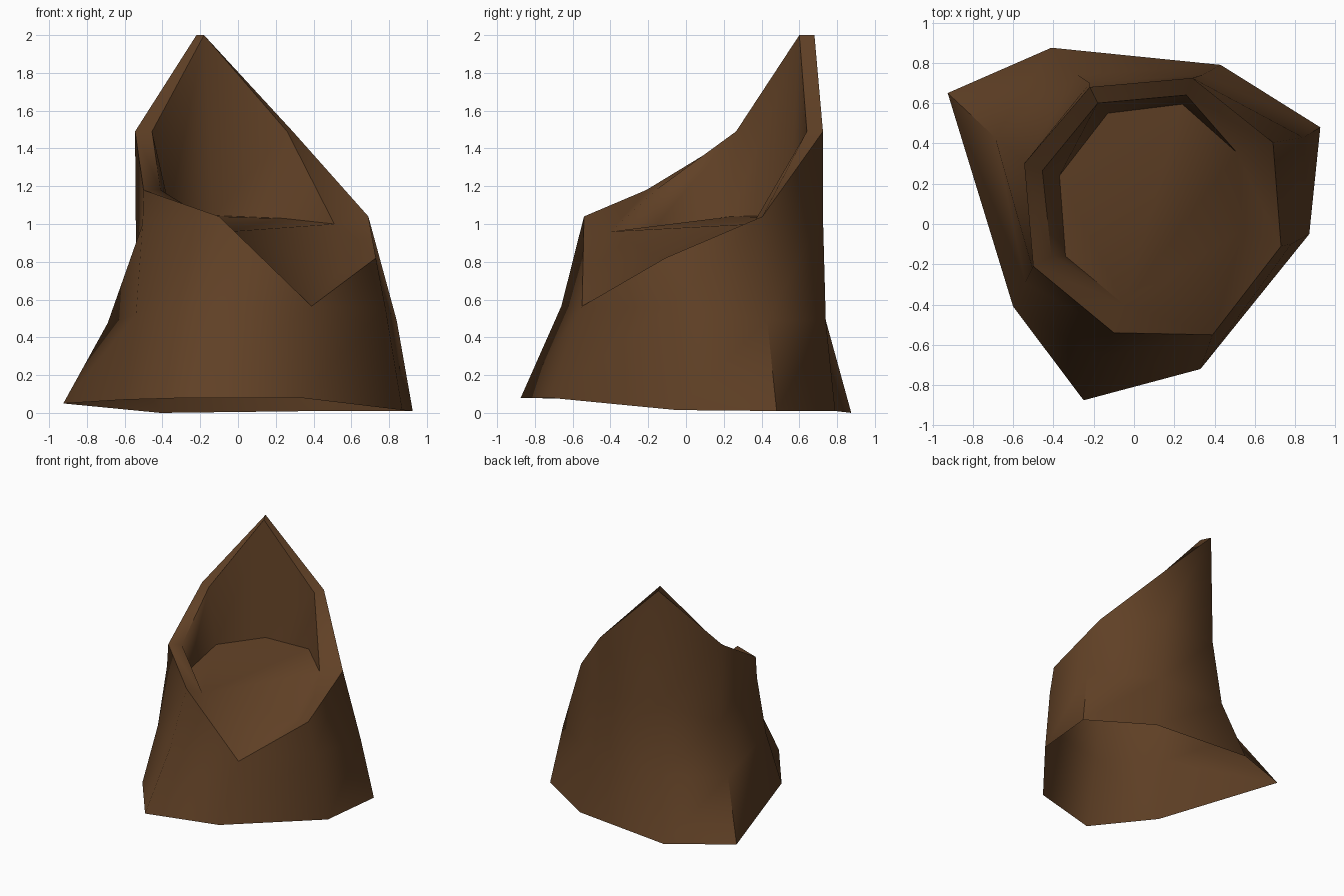
import bpy, bmesh

if "Cube" in bpy.data.objects:
    bpy.data.objects.remove(bpy.data.objects["Cube"])

# Eight columns run clockwise (seen from above) from the back-left root; each ring gives one point per column.
base = [(-.925, .65, .05), (-.41, .875, 0), (.43, .79, .01), (.925, .48, .01),
        (.87, -.05, .015), (.33, -.72, .08), (-.25, -.875, .08), (-.60, -.41, .07)]
mid = [(-.69, .43, .475), (-.28, .74, .49), (.34, .74, .49), (.84, .43, .49),
       (.78, -.10, .56), (.39, -.55, .565), (-.17, -.66, .565), (-.54, -.29, .52)]
upper = [(-.54, .31, .85), (-.22, .70, 1.04), (.29, .725, 1.04), (.69, .405, 1.04),
         (.73, -.11, .82), (.39, -.55, .565), (-.10, -.54, 1.04), (-.505, -.22, 1.0)]
# Broken rim: rises to a spike at the back, drops to a notch at the front right
rim = [(-.545, .30, 1.49), (-.22, .68, 2.0), (.29, .725, 1.49), upper[3],
       upper[4], upper[5], upper[6], (-.50, -.21, 1.18)]
floor = [(-.37, .24, 1.04), (-.13, .55, 1.045), (.24, .595, 1.03), (.51, .355, 1.0),
         (.545, -.025, .76), upper[5], (-.05, -.40, .96), (-.34, -.16, .99)]
inner = [(-.455, .265, 1.49), (-.18, .60, 2.0), (.26, .64, 1.49), floor[3],
         floor[4], floor[5], floor[6], (-.41, -.16, 1.18)]

bm = bmesh.new()
cache = {}


def vert(p):
    if p not in cache:
        cache[p] = bm.verts.new(p)
    return cache[p]


def face(points, smooth=False):
    vs = list(dict.fromkeys(vert(p) for p in points))
    if len(vs) > 2 and not bm.faces.get(vs):
        f = bm.faces.new(vs)
        f.smooth = smooth


# Bark, broken rim and hollow walls
rings = [base, mid, upper, rim, inner, floor]
for level, (a, b) in enumerate(zip(rings, rings[1:])):
    for i in range(8):
        j = (i + 1) % 8
        quad = (a[j], a[i], b[i], b[j])
        face(quad, smooth=level < 2 and len(set(quad)) == 4)

# Hollow floor, with the split facet at the front notch
face([floor[6], floor[5], floor[4]])
face([floor[6], floor[4], floor[3]])
face([floor[k] for k in (3, 2, 1, 0, 7, 6)])

mesh = bpy.data.meshes.new("broken_stump")
bm.to_mesh(mesh)
bm.free()
mesh.set_sharp_from_angle(angle=1.05)

wood = bpy.data.materials.new("dark brown wood")
wood.diffuse_color = (.118, .052, .019, 1)
wood.use_nodes = True
wood.node_tree.nodes["Principled BSDF"].inputs["Base Color"].default_value = wood.diffuse_color
mesh.materials.append(wood)
bpy.context.collection.objects.link(bpy.data.objects.new("broken_stump", mesh))
